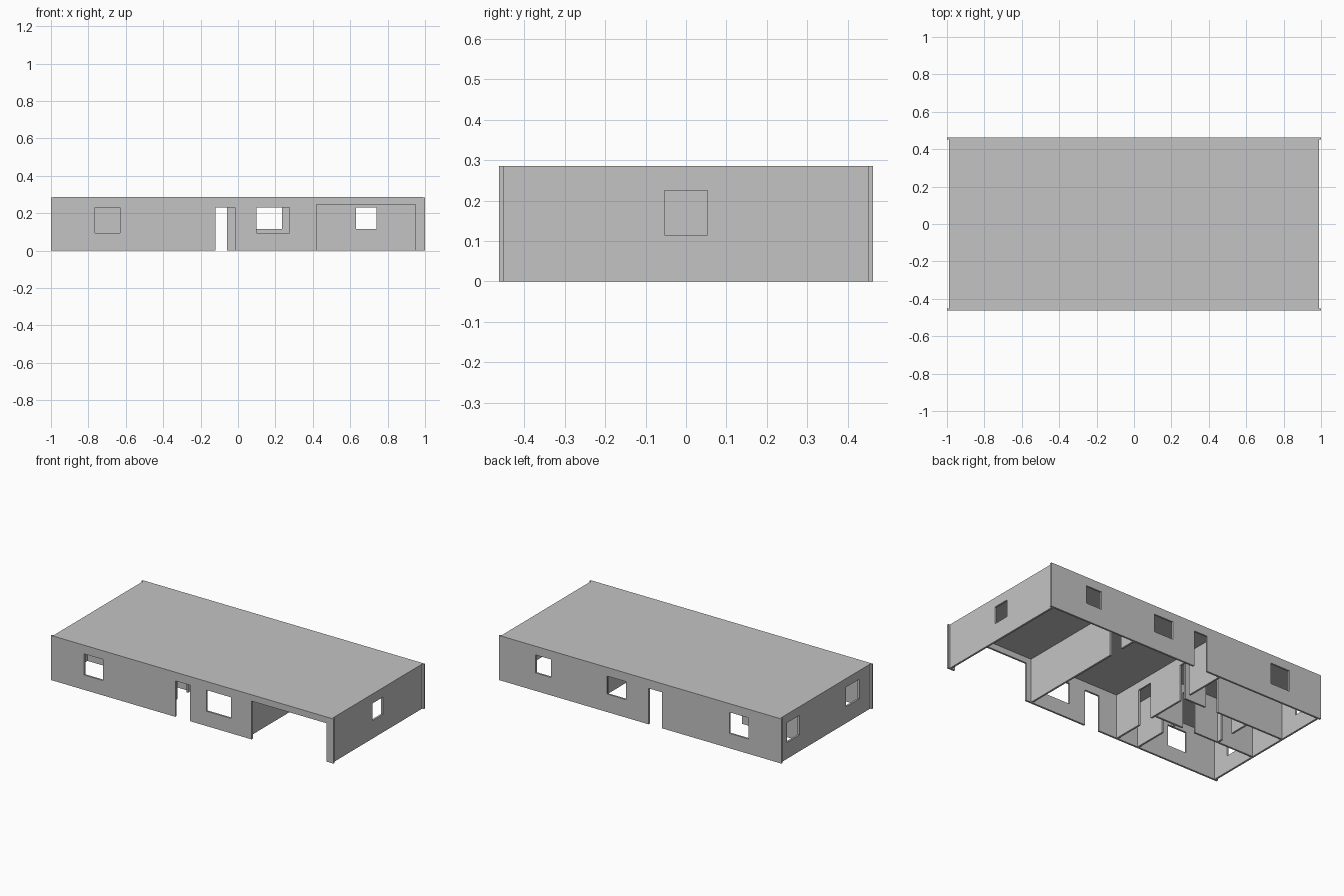
import bpy, bmesh
from mathutils import Vector

old = bpy.data.objects.get("Cube")
if old:
    bpy.data.objects.remove(old, do_unlink=True)

HEIGHT, THICK = 0.285, 0.012
HALF_X, HALF_Y = 1.0, 0.4625
DOOR_TOP = 0.23

grey = bpy.data.materials.new("plain grey")
grey.use_nodes = True
COLOUR = (0.55, 0.55, 0.55, 1)
grey.diffuse_color = COLOUR
grey.node_tree.nodes["Principled BSDF"].inputs["Base Color"].default_value = COLOUR


def add_object(name, bm):
    bmesh.ops.recalc_face_normals(bm, faces=bm.faces)
    mesh = bpy.data.meshes.new(name)
    bm.to_mesh(mesh)
    bm.free()
    mesh.materials.append(grey)
    obj = bpy.data.objects.new(name, mesh)
    bpy.context.collection.objects.link(obj)
    return obj


def wall(name, axis, centre, start, end, openings=()):
    """Upright panel along an axis; openings are (start, end, bottom, top)."""
    us = sorted({start, end, *(u for o in openings for u in o[:2])})
    zs = sorted({0, HEIGHT, *(z for o in openings for z in o[2:])})
    side = centre - THICK / 2

    def point(u, z):
        return (u, side, z) if axis == "x" else (side, u, z)

    bm = bmesh.new()
    grid = {(u, z): bm.verts.new(point(u, z)) for u in us for z in zs}
    for u0, u1 in zip(us, us[1:]):
        for z0, z1 in zip(zs, zs[1:]):
            u, z = (u0 + u1) / 2, (z0 + z1) / 2
            if not any(a < u < b and c < z < d for a, b, c, d in openings):
                bm.faces.new([grid[k] for k in ((u0, z0), (u1, z0), (u1, z1), (u0, z1))])
    bmesh.ops.delete(bm, geom=[v for v in bm.verts if not v.link_faces], context="VERTS")
    # thicken the panel
    extruded = bmesh.ops.extrude_face_region(bm, geom=bm.faces[:])
    shift = Vector((0, THICK, 0)) if axis == "x" else Vector((THICK, 0, 0))
    moved = [v for v in extruded["geom"] if isinstance(v, bmesh.types.BMVert)]
    bmesh.ops.translate(bm, verts=moved, vec=shift)
    return add_object(name, bm)


def door(a, b):
    return (a, b, 0, DOOR_TOP)


def window(a, b, sill=0.095):
    return (a, b, sill, DOOR_TOP)


# Outer walls
edge_y = HALF_Y - THICK / 2
edge_x = HALF_X - THICK * 1.5
inner_y = HALF_Y - THICK
wall("front_wall", "x", -edge_y, -HALF_X, HALF_X,
     [window(-0.765, -0.63), door(-0.12, -0.015), window(0.1, 0.275),
      (0.42, 0.95, 0, 0.245)])
wall("back_wall", "x", edge_y, -HALF_X, HALF_X,
     [window(-0.765, -0.63), door(-0.155, -0.06), window(0.1, 0.235, 0.115),
      window(0.63, 0.74, 0.115)])
wall("left_wall", "y", edge_x, -inner_y, inner_y, [(-0.053, 0.053, 0.115, 0.225)])
wall("right_wall", "y", -edge_x, -inner_y, inner_y,
     [window(-0.34, -0.207, 0.105), window(0.265, 0.39, 0.105)])

# Inner walls
wall("garage_partition", "y", 0.38, -inner_y, inner_y, [door(0.25, 0.345)])
wall("living_room_partition", "y", -0.255, -inner_y, inner_y,
     [door(-0.255, -0.15), door(0.11, 0.19)])
wall("closet_partition", "y", -0.41, -inner_y, -0.12, [door(-0.235, -0.15)])
wall("back_bedroom_partition", "x", 0.14, -edge_x, -0.26, [door(-0.5, -0.41)])
wall("front_bedroom_partition", "x", -0.12, -edge_x, -0.26, [door(-0.55, -0.46)])
wall("bathroom_partition", "y", -0.72, -0.114, 0.134, [door(-0.08, 0.01)])

# Flat roof
bm = bmesh.new()
bmesh.ops.create_cube(bm, size=1)
roof_size = (2 * (HALF_X - THICK), 2 * HALF_Y, 0.004)
bmesh.ops.scale(bm, verts=bm.verts, vec=roof_size)
bmesh.ops.translate(bm, verts=bm.verts, vec=(0, 0, HEIGHT - roof_size[2] / 2 + 0.0005))
add_object("roof", bm)
